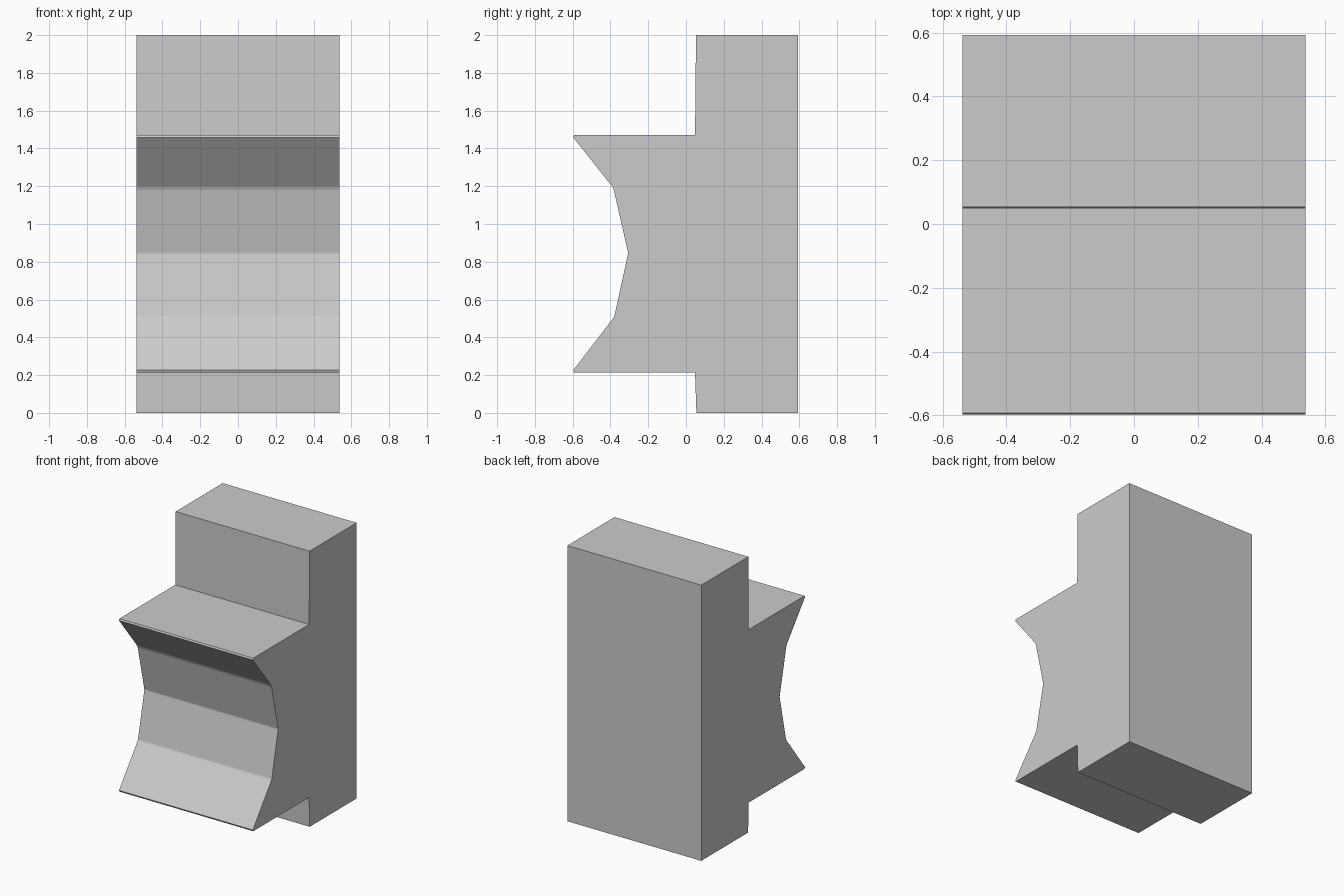
import bpy, bmesh

if "Cube" in bpy.data.objects:
    bpy.data.objects.remove(bpy.data.objects["Cube"])

HALF_WIDTH = 0.537

# Side outline as (y, z): tall back slab with a notched, concave front block
OUTLINE = [
    (0.592, 0.0), (0.592, 2.0), (0.053, 2.0), (0.048, 1.47),
    (-0.592, 1.47), (-0.597, 1.458),             # upper lip
    (-0.390, 1.198), (-0.382, 1.18),             # upper crease
    (-0.307, 0.85), (-0.307, 0.842),             # deepest crease
    (-0.379, 0.512), (-0.384, 0.503),            # lower crease
    (-0.597, 0.226), (-0.592, 0.215),            # lower lip
    (0.048, 0.215), (0.055, 0.0),
]


def extrude_outline(name, outline, half_width):
    """Extrude a (y, z) outline along x into a solid object."""
    bm = bmesh.new()
    face = bm.faces.new([bm.verts.new((-half_width, y, z)) for y, z in outline])
    result = bmesh.ops.extrude_face_region(bm, geom=[face], use_keep_orig=True)
    moved = [v for v in result["geom"] if isinstance(v, bmesh.types.BMVert)]
    bmesh.ops.translate(bm, verts=moved, vec=(2 * half_width, 0, 0))
    bmesh.ops.recalc_face_normals(bm, faces=bm.faces)
    mesh = bpy.data.meshes.new(name)
    bm.to_mesh(mesh)
    bm.free()
    obj = bpy.data.objects.new(name, mesh)
    bpy.context.collection.objects.link(obj)
    return obj


# Whole block
extrude_outline("notched_block", OUTLINE, HALF_WIDTH)
